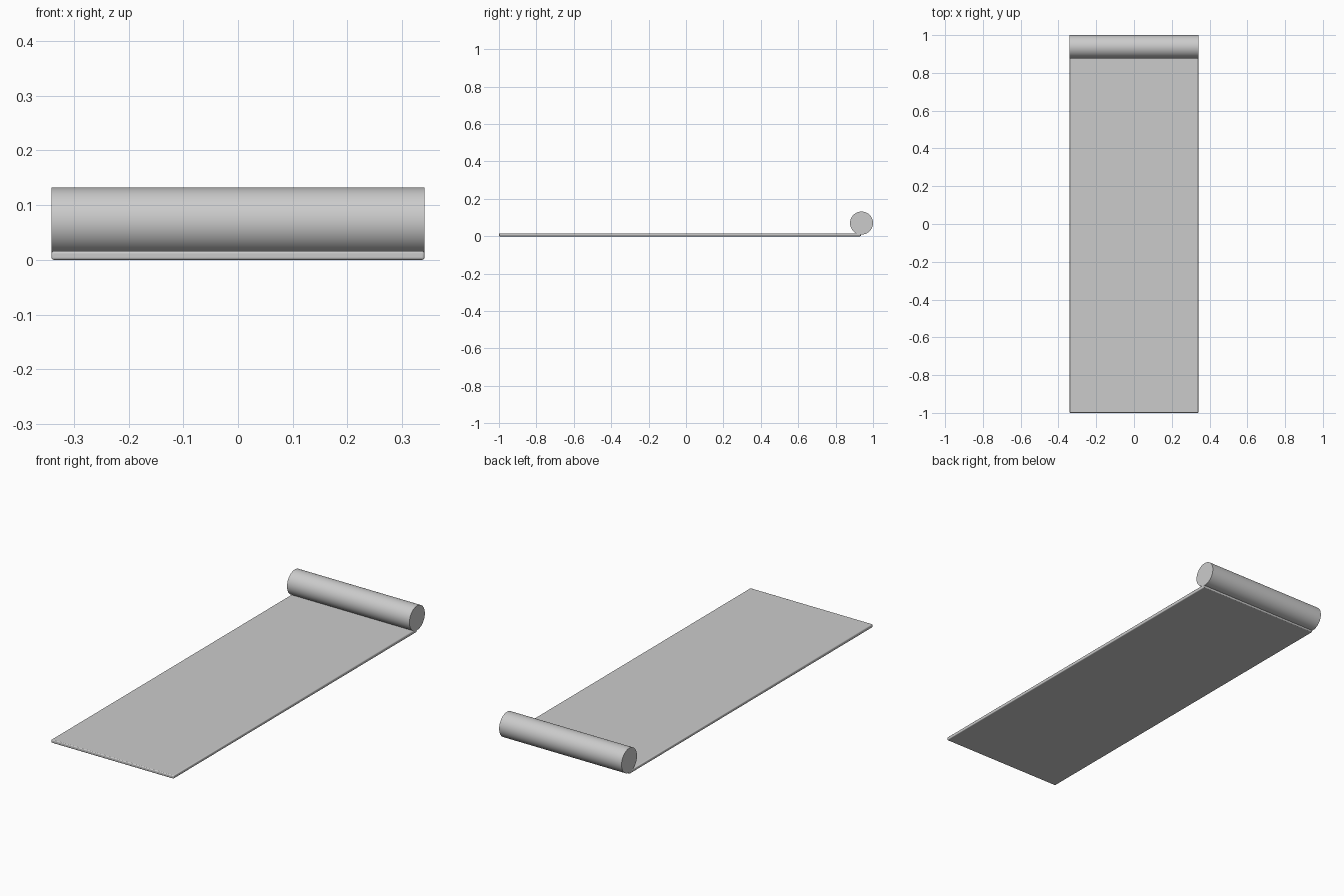
import bpy, math

if "Cube" in bpy.data.objects:
    bpy.data.objects.remove(bpy.data.objects["Cube"])

HALF_W = 0.341
THICK = 0.016
R = 0.0615


def smooth(obj):
    bpy.ops.object.select_all(action='DESELECT')
    obj.select_set(True)
    bpy.context.view_layer.objects.active = obj
    bpy.ops.object.shade_smooth_by_angle(angle=math.radians(35))


# flat unrolled sheet with softly rounded edges
y0, y1 = -1.0, 1.0 - R - 0.003
bpy.ops.mesh.primitive_cube_add(size=1, location=(0, (y0 + y1) / 2, THICK / 2))
sheet = bpy.context.object
sheet.name = "mat_sheet"
sheet.scale = (2 * HALF_W, y1 - y0, THICK)
bpy.ops.object.transform_apply(location=False, rotation=False, scale=True)
bevel = sheet.modifiers.new("soft_edges", 'BEVEL')
bevel.width = 0.004
bevel.segments = 3
smooth(sheet)

# rolled-up end lying across the sheet
bpy.ops.mesh.primitive_cylinder_add(vertices=64, radius=R, depth=2 * HALF_W,
                                    location=(0, 1.0 - R, 0.132 - R),
                                    rotation=(0, math.pi / 2, 0))
roll = bpy.context.object
roll.name = "mat_roll"
smooth(roll)
